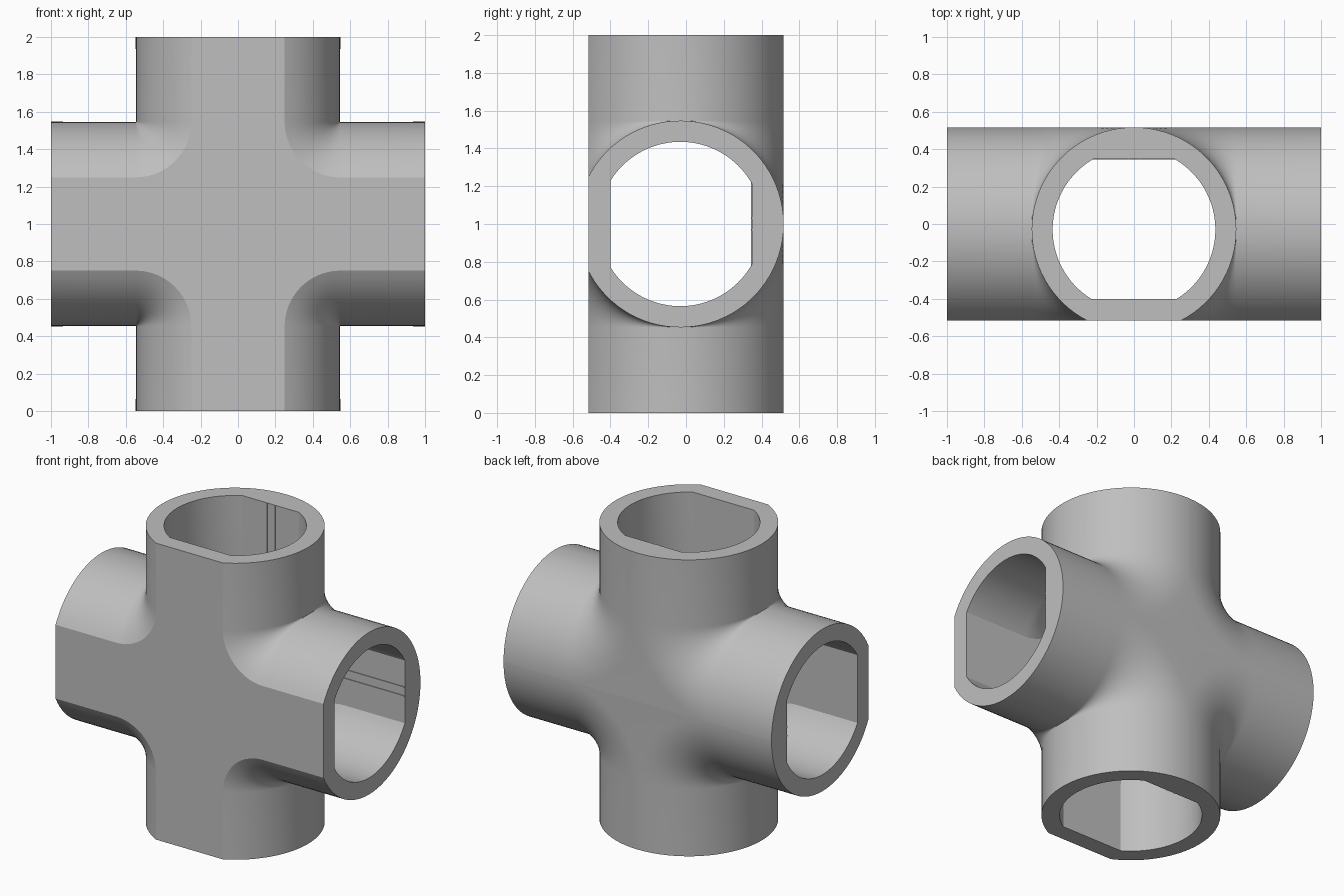
import bpy, bmesh, math

if "Cube" in bpy.data.objects:
    bpy.data.objects.remove(bpy.data.objects["Cube"])

R_OUT, R_IN = 0.547, 0.435      # pipe wall radii
CY = -0.03                      # pipe axis offset in y
LEVELS, ARC = 36, 14

grey = bpy.data.materials.new("plain grey")
grey.diffuse_color = (0.52, 0.52, 0.52, 1)
grey.use_nodes = True
grey.node_tree.nodes["Principled BSDF"].inputs["Base Color"].default_value = grey.diffuse_color


def outline(w, length):
    """Cross outline of half-width w with rounded inside corners."""
    r = max(R_OUT - w, 0.002)
    corner = [(length, w)]
    for i in range(ARC + 1):
        a = math.pi / 2 * i / ARC
        corner.append((R_OUT - r * math.sin(a), R_OUT - r * math.cos(a)))
    corner.append((w, length))
    pts = []
    for _ in range(4):
        pts += corner
        corner = [(-z, x) for x, z in corner]
    return pts


def cross_solid(name, radius, y_front, y_back, length):
    """Stack cross outlines along y so each arm has a round section with flats."""
    t0 = math.asin((y_front - CY) / radius)
    t1 = math.asin(min((y_back - CY) / radius, 0.99998))
    bm = bmesh.new()
    loops = []
    for i in range(LEVELS + 1):
        t = t0 + (t1 - t0) * i / LEVELS
        y = CY + radius * math.sin(t)
        loops.append([bm.verts.new((x, y, z + 1))
                      for x, z in outline(radius * math.cos(t), length)])
    n = len(loops[0])
    for a, b in zip(loops, loops[1:]):
        for j in range(n):
            k = (j + 1) % n
            bm.faces.new((a[j], a[k], b[k], b[j]))
    bm.faces.new(loops[0])
    bm.faces.new(loops[-1])
    bmesh.ops.recalc_face_normals(bm, faces=bm.faces)
    me = bpy.data.meshes.new(name)
    bm.to_mesh(me)
    bm.free()
    me.materials.append(grey)
    ob = bpy.data.objects.new(name, me)
    bpy.context.collection.objects.link(ob)
    return ob


# Pipe cross with flat front, hollowed by a matching bore
body = cross_solid("pipe_cross", R_OUT, -0.517, 0.517, 1.0)
bore = cross_solid("bore_cutter", R_IN, -0.40, 0.35, 1.1)
bore.hide_render = True
mod = body.modifiers.new("bore", 'BOOLEAN')
mod.operation = 'DIFFERENCE'
mod.solver = 'EXACT'
mod.object = bore
bpy.context.view_layer.objects.active = body
body.select_set(True)
bpy.ops.object.modifier_apply(modifier=mod.name)
bpy.data.objects.remove(bore)
bpy.ops.object.shade_smooth_by_angle(angle=math.radians(25))

# Thin guide ridges along the back wall of both bores
for s in (-0.03, 0.03):
    for name, loc, size in (
            ("upright_ridge", (s, 0.35, 1), (0.008, 0.01, 1.998)),
            ("level_ridge", (0, 0.35, 1 + s), (1.998, 0.01, 0.008))):
        bpy.ops.mesh.primitive_cube_add(size=1, location=loc)
        ridge = bpy.context.object
        ridge.name = name
        ridge.scale = size
        ridge.data.materials.append(grey)
